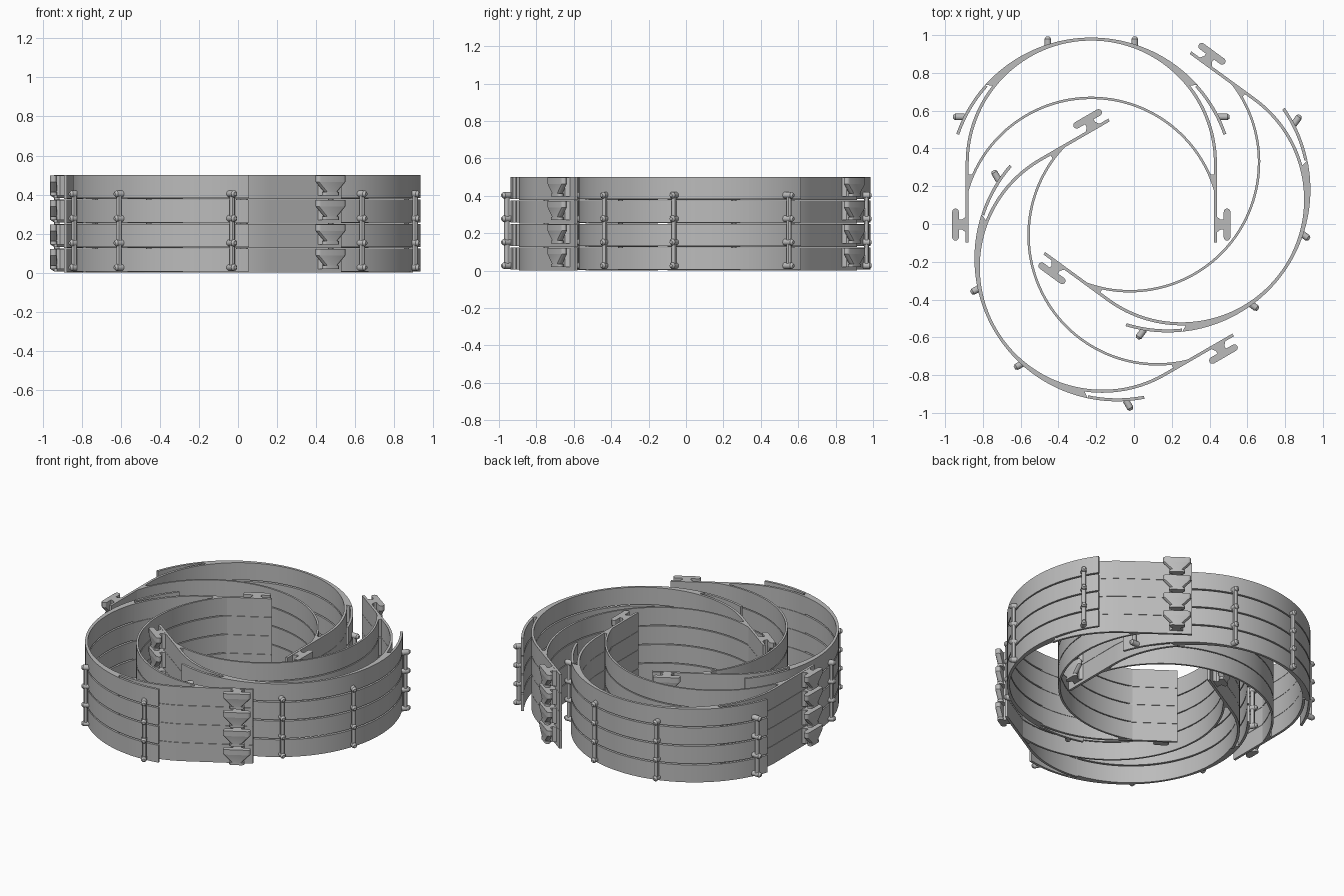
import bpy, bmesh
from math import sin, cos, pi, radians, sqrt
from mathutils import Matrix, Vector

cube = bpy.data.objects.get("Cube")
if cube:
    bpy.data.objects.remove(cube, do_unlink=True)

grey = bpy.data.materials.new("plain_grey")
grey.use_nodes = True
GREY = (0.5, 0.5, 0.5, 1)
grey.diffuse_color = GREY
grey.node_tree.nodes["Principled BSDF"].inputs["Base Color"].default_value = GREY

PITCH, TOP = 0.1255, 0.1235      # layer spacing and top of one layer
RING_V, RING_R = 0.325, 0.665    # outer ring
FLARE_V, FLARE_R = 0.234, 0.756  # wider arc over the brow
HEAD_V, HEAD_R = -0.013, 0.69    # inner head band
WALL, THIN = 0.016, 0.013


def arc(cv, r, a0, a1, n):
    """Points on an arc centred on the symmetry axis, angles in degrees."""
    angles = [radians(a0 + (a1 - a0) * i / n) for i in range(n + 1)]
    return [(r * cos(a), cv + r * sin(a)) for a in angles]


def loft(bm, lower, upper, z0, z1):
    """Closed solid between two outlines with equal point counts."""
    a = [bm.verts.new((x, y, z0)) for x, y in lower]
    b = [bm.verts.new((x, y, z1)) for x, y in upper]
    n = len(a)
    bm.faces.new(a[::-1])
    bm.faces.new(b)
    for i in range(n):
        j = (i + 1) % n
        bm.faces.new((a[i], a[j], b[j], b[i]))


def strip(bm, outer, inner, z0, z1):
    """Wall swept between two matching paths, built with quads."""
    rows = [[bm.verts.new((x, y, z)) for x, y in path]
            for path, z in ((outer, z0), (outer, z1), (inner, z1), (inner, z0))]
    for i in range(len(outer) - 1):
        for k in range(4):
            r, s = rows[k], rows[(k + 1) % 4]
            bm.faces.new((r[i], r[i + 1], s[i + 1], s[i]))
    for i in (0, -1):
        bm.faces.new([r[i] for r in rows])


def flip(path, side):
    return [(side * x, y) for x, y in path]


def pill(cu, half_width, half_length, n=6):
    """Rounded outline, long along the second axis."""
    c = half_length - half_width
    top = [(cu + half_width * cos(pi * i / n), c + half_width * sin(pi * i / n))
           for i in range(n + 1)]
    return top + [(2 * cu - x, -y) for x, y in top]


def make_mesh(name, build):
    bm = bmesh.new()
    build(bm)
    bmesh.ops.recalc_face_normals(bm, faces=bm.faces)
    mesh = bpy.data.meshes.new(name)
    bm.to_mesh(mesh)
    bm.free()
    mesh.materials.append(grey)
    return mesh


def build_brow(bm):
    # thick crescent, then the free flared tips
    strip(bm, arc(FLARE_V, FLARE_R, 42, 138, 48),
          arc(RING_V, RING_R - WALL, 39, 141, 48), 0.007, TOP)
    for side in (1, -1):
        strip(bm, flip(arc(FLARE_V, FLARE_R, 19, 42, 12), side),
              flip(arc(FLARE_V, FLARE_R - WALL, 19, 42, 12), side), 0.007, TOP)


def build_arms(bm):
    for side in (1, -1):
        outer = [(RING_R, -0.095)] + arc(RING_V, RING_R, 0, 40, 20)
        inner = [(RING_R - WALL, -0.095)] + arc(RING_V, RING_R - WALL, 0, 40, 20)
        strip(bm, flip(outer, side), flip(inner, side), 0, TOP)


def build_head_band(bm):
    strip(bm, arc(HEAD_V, HEAD_R, 16, 164, 72),
          arc(HEAD_V, HEAD_R - THIN, 16, 164, 72), 0.004, TOP)
    # webs filling the narrow angle between band and arms
    for side in (1, -1):
        rim = arc(HEAD_V, HEAD_R - 0.004, 17, 24, 6)
        wall = [(RING_R - WALL / 2, y) for x, y in rim]
        strip(bm, flip(wall, side), flip(rim, side), 0.004, TOP)


def build_hooks(bm):
    for side in (1, -1):
        def outline(*size):
            return flip(pill(*size), side)
        loft(bm, outline(0.719, 0.018, 0.085), outline(0.719, 0.018, 0.085), 0.088, 0.122)
        loft(bm, outline(0.719, 0.018, 0.036), outline(0.719, 0.018, 0.085), 0.036, 0.088)
        loft(bm, outline(0.719, 0.018, 0.048), outline(0.719, 0.018, 0.048), 0.02, 0.036)
        # neck joining the hook to the arm
        neck = [(0.66, -0.045), (0.685, -0.026), (0.715, -0.026),
                (0.715, 0.026), (0.685, 0.026), (0.66, 0.045)]
        loft(bm, flip(neck, side), flip(neck, side), 0.02, 0.122)


# pegs: start point on the brow and outward direction
PEGS = []
for s in (1, -1):
    PEGS.append((Vector((s * 0.23, 0.945, 0)), Vector((0, 1, 0)), 0.038))
    PEGS.append((Vector((s * 0.672, 0.57, 0)), Vector((s, 0, 0)), 0.048))


def build_pegs(bm):
    for start, out, length in PEGS:
        turn = out.to_track_quat('Z', 'Y').to_matrix().to_4x4()
        place = Matrix.Translation(start + out * length / 2 + Vector((0, 0, 0.027))) @ turn
        bmesh.ops.create_cone(bm, cap_ends=True, segments=16, radius1=0.0175,
                              radius2=0.0175, depth=length, matrix=place)
        # rounded end
        tip = Matrix.Translation(out * (length / 2 + 0.006)) @ place
        bmesh.ops.create_cone(bm, cap_ends=True, segments=16, radius1=0.0175,
                              radius2=0.009, depth=0.012, matrix=tip)


def build_posts(bm):
    for start, out, length in PEGS:
        place = Matrix.Translation(start + out * (length * 0.6) + Vector((0, 0, 0.027 + PITCH / 2)))
        bmesh.ops.create_cone(bm, cap_ends=True, segments=12, radius1=0.014,
                              radius2=0.014, depth=PITCH, matrix=place)


parts = [("brow_band", build_brow), ("side_arms", build_arms),
         ("head_band", build_head_band), ("strap_hooks", build_hooks),
         ("pegs", build_pegs), ("peg_posts", build_posts)]
meshes = [(name, make_mesh(name, build)) for name, build in parts]

# three nested stacks of four layers: turn and position of each stack
stacks = [("back", 0, -0.226, -0.003), ("front", 120, 0.114, -0.066),
          ("left", -126.1, -0.011, 0.32)]
objects = []
for label, angle, x, y in stacks:
    for layer in range(4):
        for name, mesh in meshes:
            if name == "peg_posts" and layer == 3:
                continue
            ob = bpy.data.objects.new(f"{label}_{name}_{layer + 1}", mesh)
            ob.matrix_world = (Matrix.Translation((x, y, layer * PITCH))
                               @ Matrix.Rotation(radians(angle), 4, 'Z'))
            bpy.context.collection.objects.link(ob)
            objects.append(ob)

# smooth the curved walls, keep the rims sharp
bpy.ops.object.select_all(action='DESELECT')
for ob in objects[:len(meshes)]:
    ob.select_set(True)
bpy.context.view_layer.objects.active = objects[0]
bpy.ops.object.shade_smooth_by_angle(angle=radians(30))
